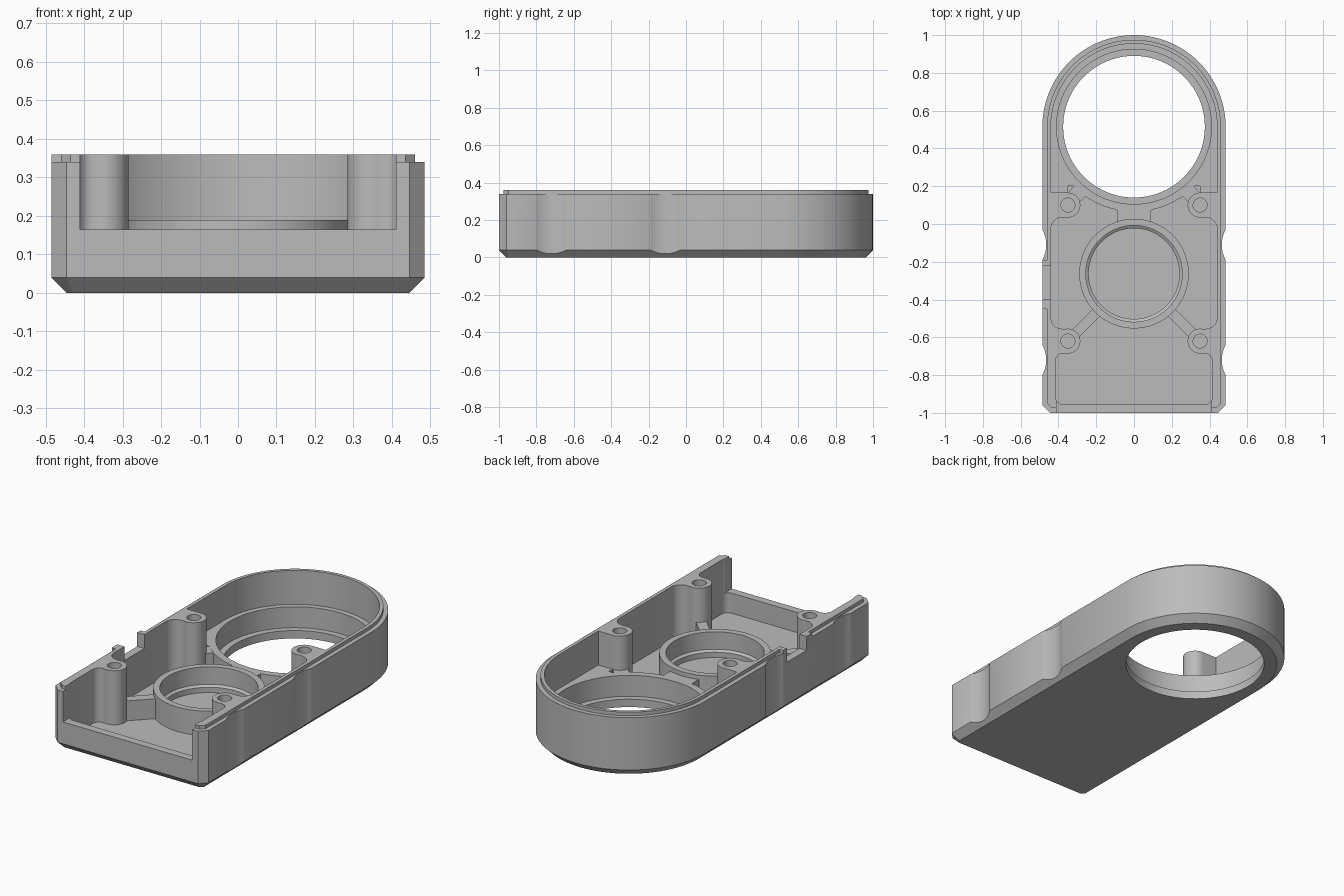
import bpy, bmesh, math
from mathutils import Vector

cube = bpy.data.objects.get("Cube")
if cube:
    bpy.data.objects.remove(cube, do_unlink=True)

RING_Y = 0.515      # centre of the large opening
BOSS_Y = -0.263     # centre of the bearing boss
R = 0.485           # half width of the housing

grey = bpy.data.materials.new("matte grey")
grey.use_nodes = True
grey.diffuse_color = (0.5, 0.5, 0.5, 1)
grey.node_tree.nodes["Principled BSDF"].inputs["Base Color"].default_value = (0.5, 0.5, 0.5, 1)


def loft(name, layers):
    """Solid through stacked outlines: a list of (points, z)."""
    bm = bmesh.new()
    rings = [[bm.verts.new((x, y, z)) for x, y in pts] for pts, z in layers]
    for a, b in zip(rings, rings[1:]):
        for i in range(len(a)):
            j = (i + 1) % len(a)
            bm.faces.new((a[i], a[j], b[j], b[i]))
    bm.faces.new(rings[0][::-1])
    bm.faces.new(rings[-1])
    bmesh.ops.recalc_face_normals(bm, faces=bm.faces)
    me = bpy.data.meshes.new(name)
    bm.to_mesh(me)
    bm.free()
    me.materials.append(grey)
    ob = bpy.data.objects.new(name, me)
    bpy.context.collection.objects.link(ob)
    return ob


def arc(cx, cy, r, a0, a1, n):
    return [(cx + r * math.cos(math.radians(a0 + (a1 - a0) * i / n)),
             cy + r * math.sin(math.radians(a0 + (a1 - a0) * i / n))) for i in range(n + 1)]


def circle(cx, cy, r, n=96):
    return arc(cx, cy, r, 0, 360, n)[:-1]


def rect(x0, x1, y0, y1):
    return [(x0, y0), (x1, y0), (x1, y1), (x0, y1)]


def rounded(x0, x1, y0, y1, r):
    return (arc(x0 + r, y0 + r, r, 180, 270, 8) + arc(x1 - r, y0 + r, r, 270, 360, 8)
            + arc(x1 - r, y1 - r, r, 0, 90, 8) + arc(x0 + r, y1 - r, r, 90, 180, 8))


def strip(a, b, w):
    a, b = Vector(a), Vector(b)
    side = (b - a).normalized().orthogonal() * w / 2
    return [tuple(p) for p in (a - side, b - side, b + side, a + side)]


def outline(d):
    """Housing outline, moved inward by d."""
    h, f = R - d, -1 + d
    c = 0.04 - d * (2 - math.sqrt(2))
    return ([(-h, f + c), (-h + c, f), (h - c, f), (h, f + c)]
            + arc(0, RING_Y, h, 0, 180, 72))


def combine(target, pts, z0, z1, op):
    tool = loft("tool", [(pts, z0), (pts, z1)])
    combine_solid(target, tool, op)


def combine_solid(target, tool, op):
    mod = target.modifiers.new("combine", "BOOLEAN")
    mod.operation, mod.solver, mod.object = op, "EXACT", tool
    dg = bpy.context.evaluated_depsgraph_get()
    result = bpy.data.meshes.new_from_object(target.evaluated_get(dg))
    target.modifiers.clear()
    old = target.data
    target.data = result
    bpy.data.meshes.remove(old)
    bpy.data.objects.remove(tool, do_unlink=True)


def add(pts, z0, z1):
    combine(body, pts, z0, z1, "UNION")


def cut(pts, z0, z1):
    combine(body, pts, z0, z1, "DIFFERENCE")


# Outer shell with bottom chamfer and raised lip
body = loft("housing", [(outline(0.04), 0), (outline(0), 0.04), (outline(0), 0.34),
                        (outline(0.025), 0.34), (outline(0.025), 0.36)])

# Full width tabs beside the cable notch
for y0, y1 in ((-0.45, -0.4), (-0.22, -0.19)):
    add(rect(-R, -0.45, y0, y1), 0.3, 0.36)

# Inner pockets
cut(rounded(-0.44, 0.44, -0.555, 0.035, 0.06), 0.05, 0.5)
cut(rounded(-0.415, 0.415, -0.955, -0.685, 0.04), 0.05, 0.5)
cut(rect(-0.35, 0.35, -0.72, 0.2), 0.05, 0.5)
cut(rect(-0.41, 0.41, -1.1, -0.9), 0.165, 0.5)

# Upper ring recess
cut([(-0.44, 0.166), (0.44, 0.166)] + arc(0, RING_Y, 0.44, 0, 180, 72), 0.165, 0.5)

# Partition, bearing boss and joining web
add(circle(0, RING_Y, 0.45), 0.03, 0.165)
add(rect(-0.09, 0.09, -0.1, 0.12), 0.03, 0.165)
add(circle(0, BOSS_Y, 0.29), 0.03, 0.19)

# Screw posts with ribs
for s in (-1, 1):
    add(strip((s * 0.15, -0.42), (s * 0.35, -0.62), 0.055), 0.03, 0.164)
    add(strip((s * 0.35, 0.1), (s * 0.22, 0.255), 0.08), 0.03, 0.164)
    for y in (-0.62, 0.1):
        add(circle(s * 0.35, y, 0.066, 40), 0.03, 0.36)

# Stepped large opening
cut(circle(0, RING_Y, 0.41), 0.045, 0.3)
cut(circle(0, RING_Y, 0.375), -0.1, 0.3)

# Boss bore, narrowing towards the floor
bore = loft("tool", [(circle(0, BOSS_Y, 0.24), 0.05), (circle(0, BOSS_Y, 0.24), 0.08),
                     (circle(0, BOSS_Y, 0.255), 0.09), (circle(0, BOSS_Y, 0.255), 0.3)])
combine_solid(body, bore, "DIFFERENCE")

# Screw holes and outer finger scallops
for s in (-1, 1):
    for y in (-0.62, 0.1):
        cut(circle(s * 0.35, y, 0.037, 32), 0.08, 0.5)
    for y in (-0.72, -0.11):
        cut(circle(s * 0.635, y, 0.17), -0.1, 0.5)

# Cable notch
cut(rect(-0.6, -0.4, -0.4, -0.22), 0.28, 0.5)

bpy.ops.object.select_all(action="DESELECT")
body.select_set(True)
bpy.context.view_layer.objects.active = body
bpy.ops.object.shade_smooth_by_angle(angle=math.radians(30))
